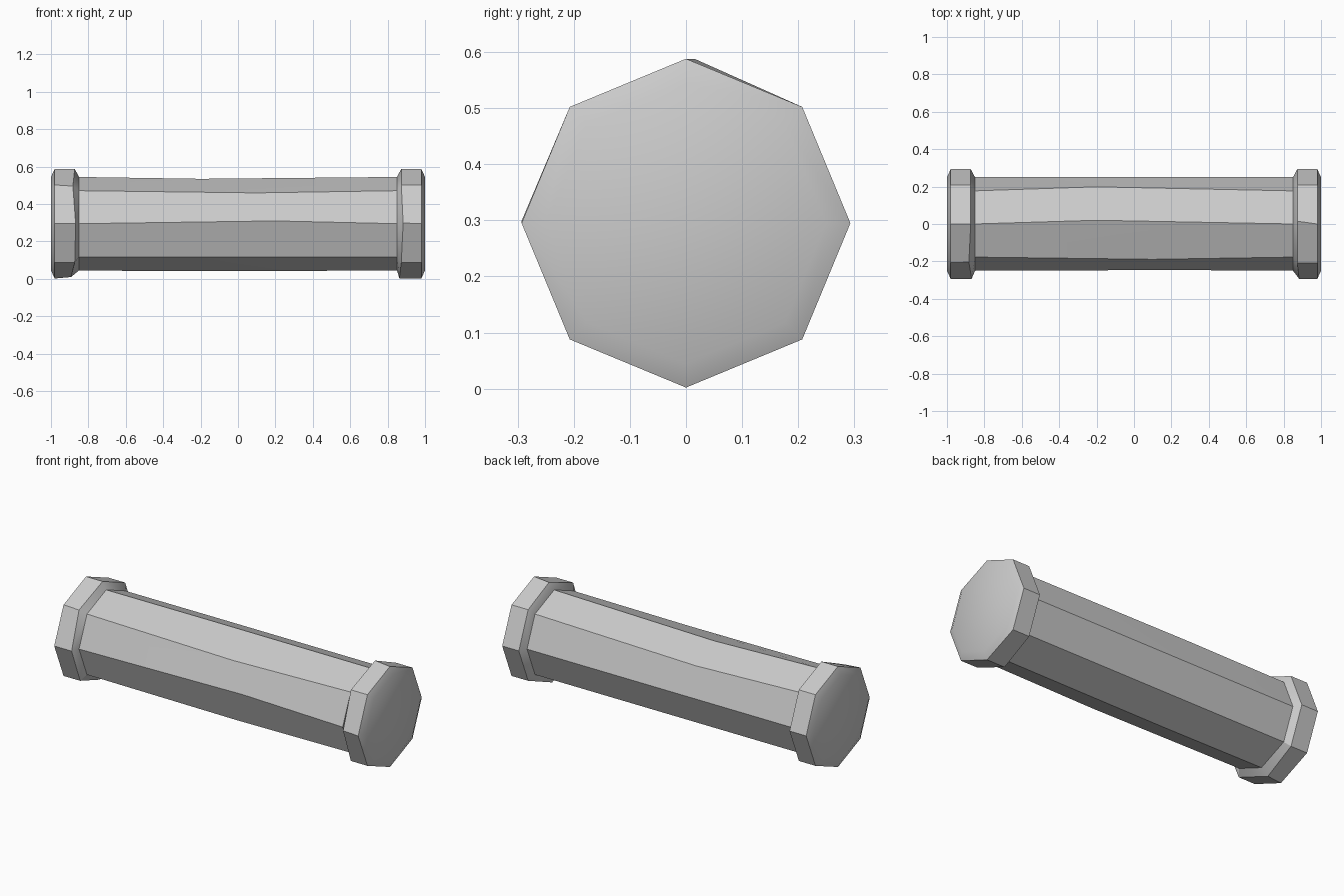
import bpy, bmesh
from math import sin, cos, pi

if "Cube" in bpy.data.objects:
    bpy.data.objects.remove(bpy.data.objects["Cube"])

ZC = 0.295  # height of the pillar axis


def ring_points(x, r, shifts=None):
    """Octagon around the x axis; shifts = {corner: (dx, dy, dz)}. Corner 0 is the top, 2 is the front."""
    pts = []
    for i in range(8):
        dx, dy, dz = (shifts or {}).get(i, (0, 0, 0))
        a = i * pi / 4
        pts.append((x + dx, -r * sin(a) + dy, ZC + r * cos(a) + dz))
    return pts


def loft(name, rings):
    bm = bmesh.new()
    loops = [[bm.verts.new(p) for p in ring] for ring in rings]
    for a, b in zip(loops, loops[1:]):
        for i in range(8):
            j = (i + 1) % 8
            bm.faces.new((a[i], a[j], b[j], b[i]))
    bm.faces.new(loops[0])
    bm.faces.new(loops[-1])
    bmesh.ops.recalc_face_normals(bm, faces=bm.faces)
    mesh = bpy.data.meshes.new(name)
    bm.to_mesh(mesh)
    bm.free()
    ob = bpy.data.objects.new(name, mesh)
    bpy.context.collection.objects.link(ob)
    bpy.ops.object.select_all(action='DESELECT')
    ob.select_set(True)
    bpy.context.view_layer.objects.active = ob
    bpy.ops.object.shade_smooth_by_angle(angle=pi / 6)
    return ob


# Shaft with a worn, uneven middle ring
worn = {0: (-0.2, 0.02, -0.01), 1: (0.1, -0.012, -0.012), 2: (0.2, 0.004, 0.015),
        3: (0.12, -0.012, 0), 4: (-0.2, 0, -0.004), 7: (-0.2, 0.022, -0.012)}
loft("pillar_shaft", [ring_points(-0.86, 0.25), ring_points(0, 0.25, worn),
                      ring_points(0.86, 0.25)])

# Flanged end caps with chipped inner rims
chips = {-1: {1: (-0.01, 0.004, -0.006), 4: (-0.02, 0, 0.008), 2: (0.005, 0, 0)},
         1: {0: (0, 0.015, 0), 2: (0.01, 0, 0.004), 4: (-0.01, 0, 0)}}
for name, s in (("left_cap", -1), ("right_cap", 1)):
    loft(name, [ring_points(s * 0.85, 0.25), ring_points(s * 0.873, 0.293, chips[s]),
                ring_points(s * 0.98, 0.293), ring_points(s * 1.0, 0.25)])
